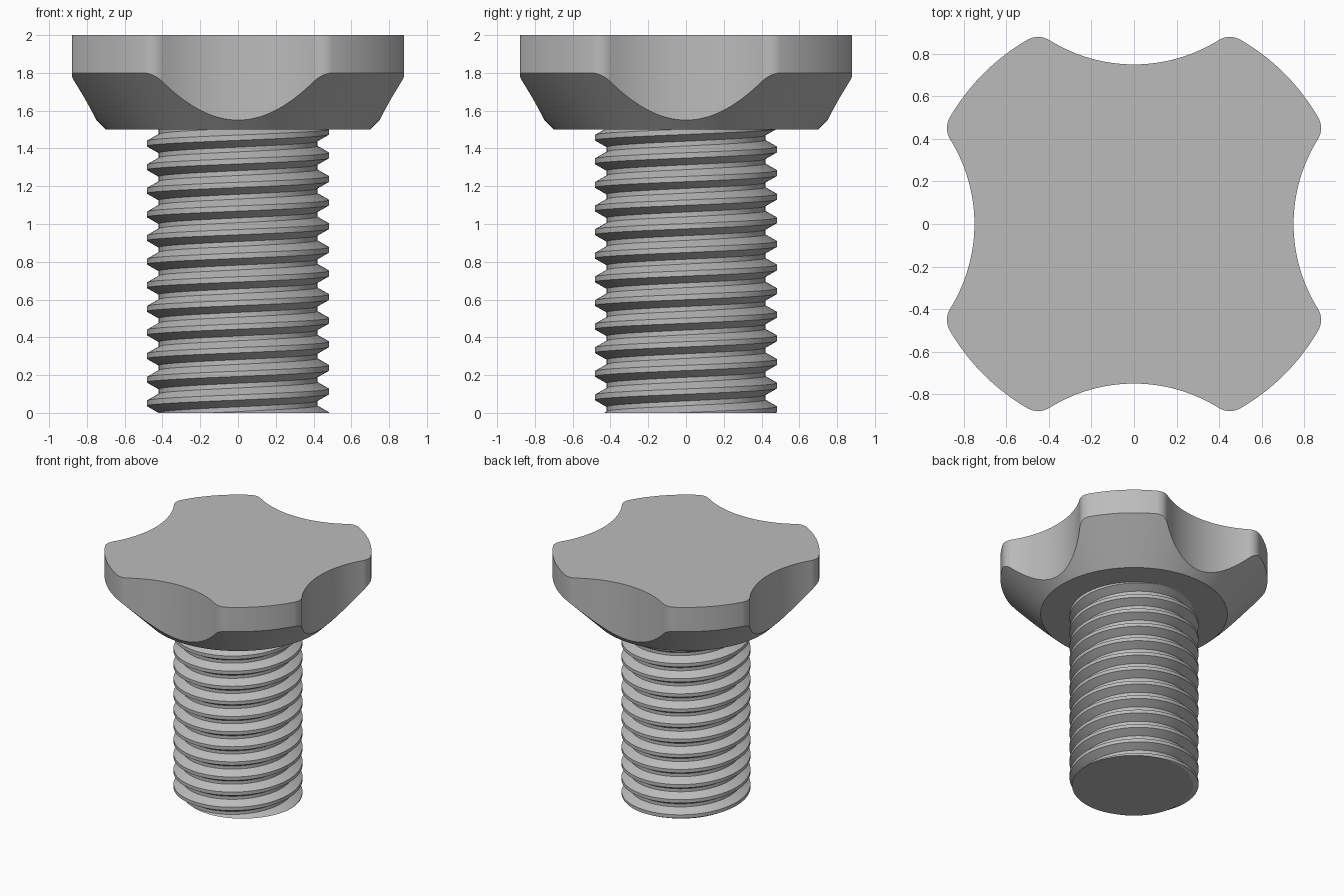
import bpy, bmesh
from math import acos, atan2, cos, sin, pi, tau
from mathutils import Vector, Matrix

old = bpy.data.objects.get("Cube")
if old:
    bpy.data.objects.remove(old, do_unlink=True)

steel = bpy.data.materials.new("grey steel")
GREY = (0.5, 0.5, 0.5, 1)
steel.diffuse_color = GREY
steel.use_nodes = True
steel.node_tree.nodes["Principled BSDF"].inputs["Base Color"].default_value = GREY


def finish(bm, name):
    bmesh.ops.recalc_face_normals(bm, faces=bm.faces)
    mesh = bpy.data.meshes.new(name)
    bm.to_mesh(mesh)
    bm.free()
    mesh.materials.append(steel)
    obj = bpy.data.objects.new(name, mesh)
    bpy.context.collection.objects.link(obj)
    bpy.ops.object.select_all(action='DESELECT')
    obj.select_set(True)
    bpy.context.view_layer.objects.active = obj
    bpy.ops.object.shade_smooth_by_angle(angle=pi / 7)


def arc(center, radius, start, end, steps):
    angles = [start + (end - start) * i / steps for i in range(steps + 1)]
    return [center + radius * Vector((cos(a), sin(a))) for a in angles]


# Grip head outline: round disc with four scallops and rounded tips
SCALLOP, OFFSET, TIP = 0.75, 1.5, 0.1
reach, gap = 1 - TIP, SCALLOP + TIP
swing = acos((OFFSET**2 + reach**2 - gap**2) / (2 * OFFSET * reach))
lobe = pi / 2 - swing
scallop_mid = Vector((0, OFFSET))
tip_mid = reach * Vector((cos(lobe), sin(lobe)))
to_tip = tip_mid - scallop_mid
bearing = atan2(to_tip.y, to_tip.x)
octant = (arc(scallop_mid, SCALLOP, -pi / 2, bearing, 16)
          + arc(tip_mid, TIP, bearing + pi, lobe, 10)[1:]
          + arc(Vector((0, 0)), 1, lobe, pi / 4, 8)[1:])
quarter = octant + [p.yx for p in reversed(octant[1:-1])]
outline = [Matrix.Rotation(-k * pi / 2, 2) @ p for k in range(4) for p in quarter]

# Grip head: flat base, 45 degree cone, straight walls, flat top
BASE_R, BASE_Z = 0.7, 1.5
bm = bmesh.new()
rings = [[], [], []]
for p in outline:
    r = p.length
    base = p * (BASE_R / r)
    rings[0].append(bm.verts.new((base.x, base.y, BASE_Z)))
    rings[1].append(bm.verts.new((p.x, p.y, BASE_Z + r - BASE_R)))
    rings[2].append(bm.verts.new((p.x, p.y, 2)))
for low, high in zip(rings, rings[1:]):
    for i in range(len(low)):
        bm.faces.new((low[i - 1], low[i], high[i], high[i - 1]))
bm.faces.new(rings[0])
bm.faces.new(rings[2])
finish(bm, "grip_head")

# Threaded shank: thread profile swept along a right-hand helix
PITCH, MINOR, MAJOR, STEPS = 0.125, 0.42, 0.483, 96
profile = [(MINOR, 0), (MAJOR, 0.036), (MAJOR, 0.064), (MINOR, 0.1)]
bm = bmesh.new()
columns = []
for i in range(STEPS + 1):
    a = tau * i / STEPS - pi / 2
    lift = 0.032 + PITCH * i / STEPS
    columns.append([bm.verts.new((r * cos(a), r * sin(a), z + lift + PITCH * turn))
                    for turn in range(-3, 15) for r, z in profile])
for left, right in zip(columns, columns[1:]):
    for j in range(len(left) - 1):
        bm.faces.new((left[j], right[j], right[j + 1], left[j + 1]))
bmesh.ops.remove_doubles(bm, verts=bm.verts, dist=1e-5)

# Trim the thread flat at both ends and cap it
for z, side in ((0, -1), (1.505, 1)):
    bmesh.ops.bisect_plane(bm, geom=bm.verts[:] + bm.edges[:] + bm.faces[:],
                           plane_co=(0, 0, z), plane_no=(0, 0, side), clear_outer=True)
bmesh.ops.holes_fill(bm, edges=[e for e in bm.edges if e.is_boundary], sides=0)
finish(bm, "threaded_shank")
